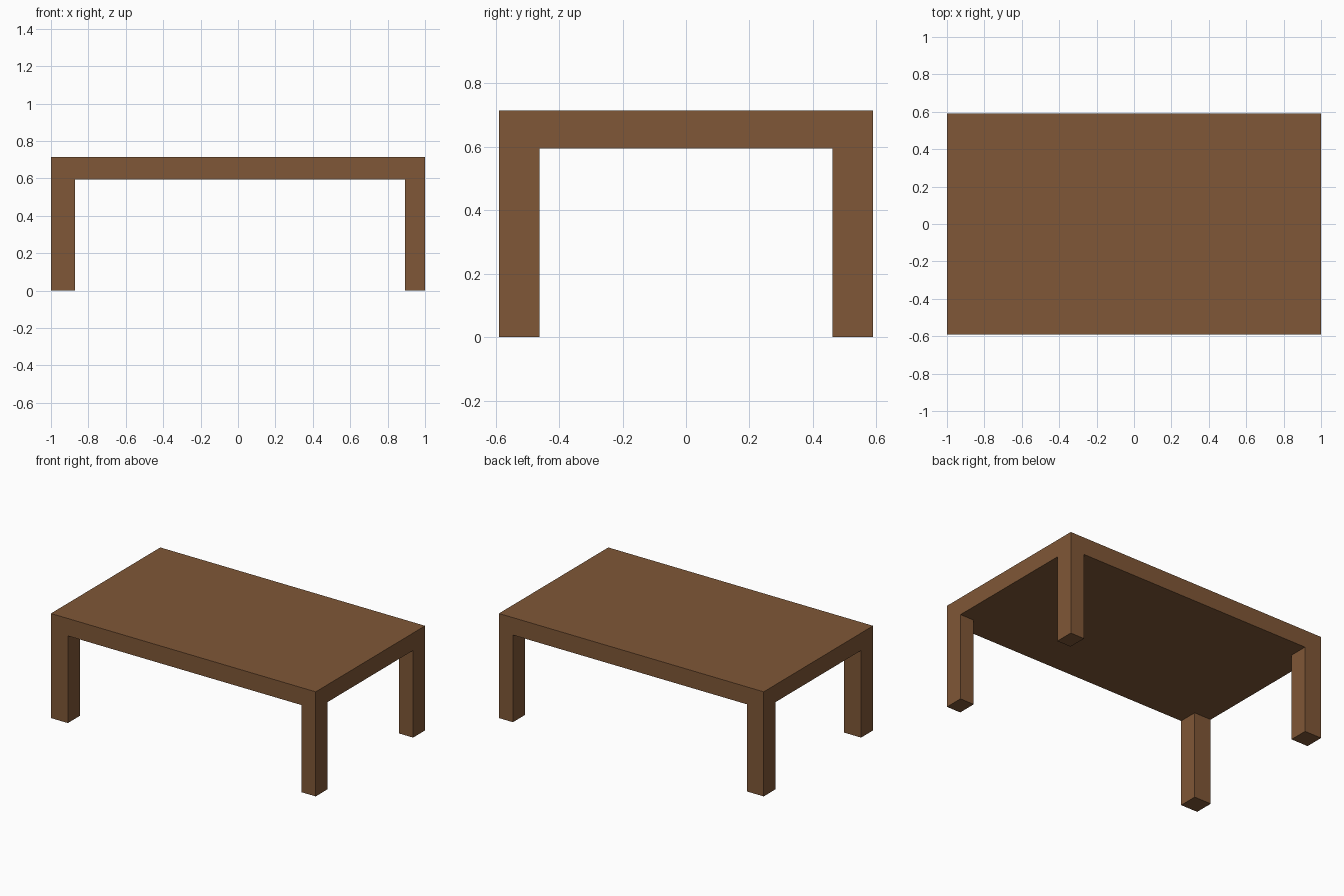
import bpy
import bmesh

if "Cube" in bpy.data.objects:
    bpy.data.objects.remove(bpy.data.objects["Cube"])

HALF_X, HALF_Y = 1.0, 0.59
UNDERSIDE, HEIGHT = 0.595, 0.714
LEG_Y = 0.129                      # leg depth
LEG_X = {"left": 0.128, "right": 0.106}  # left legs are slightly wider

wood = bpy.data.materials.new("brown wood")
wood.diffuse_color = (0.215, 0.096, 0.038, 1.0)
wood.use_nodes = True
wood.node_tree.nodes["Principled BSDF"].inputs["Base Color"].default_value = wood.diffuse_color


def box(name, x0, x1, y0, y1, z0, z1):
    """Flat-faced box between two corners."""
    bm = bmesh.new()
    bmesh.ops.create_cube(bm, size=1)
    for v in bm.verts:
        v.co = (x1 if v.co.x > 0 else x0,
                y1 if v.co.y > 0 else y0,
                z1 if v.co.z > 0 else z0)
    mesh = bpy.data.meshes.new(name)
    bm.to_mesh(mesh)
    bm.free()
    mesh.materials.append(wood)
    obj = bpy.data.objects.new(name, mesh)
    bpy.context.collection.objects.link(obj)
    return obj


# Table top slab
box("table_top", -HALF_X, HALF_X, -HALF_Y, HALF_Y, UNDERSIDE, HEIGHT)

# Four legs, flush with the corners of the top
for side, width in LEG_X.items():
    x0, x1 = (-HALF_X, -HALF_X + width) if side == "left" else (HALF_X - width, HALF_X)
    for end in ("front", "back"):
        y0, y1 = (-HALF_Y, -HALF_Y + LEG_Y) if end == "front" else (HALF_Y - LEG_Y, HALF_Y)
        box(f"{end}_{side}_leg", x0, x1, y0, y1, 0.0, UNDERSIDE)
